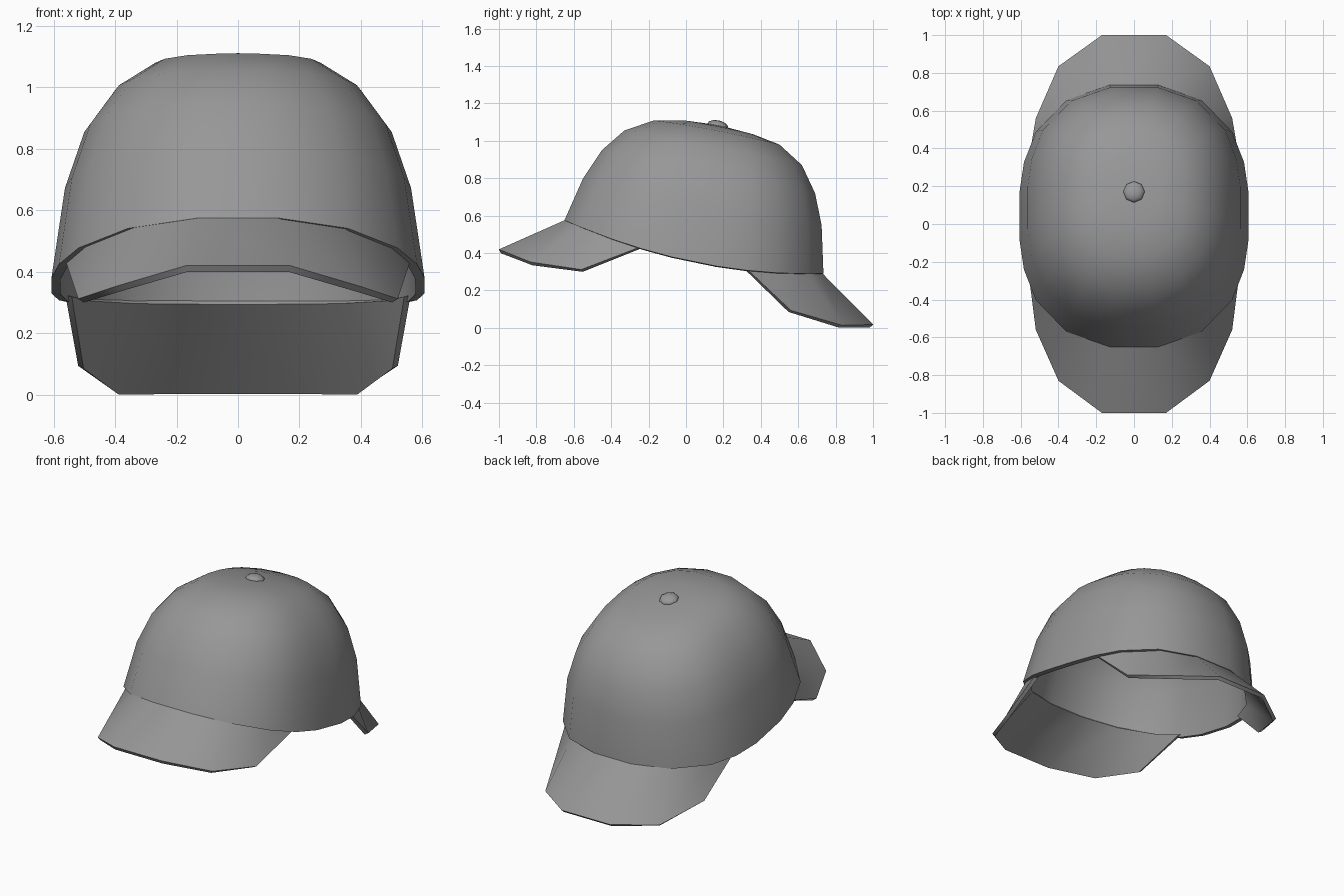
import bpy, bmesh, math

if "Cube" in bpy.data.objects:
    bpy.data.objects.remove(bpy.data.objects["Cube"])

# Quarter outline of the head opening (x, y factors), mirrored to 20 points
QUARTER = [(0.215, -1), (0.59, -0.885), (0.855, -0.645), (0.96, -0.41), (1, -0.175)]
RIGHT = QUARTER + [(u, -v) for u, v in reversed(QUARTER)]
LOOP = RIGHT + [(-u, v) for u, v in reversed(RIGHT)]

# Tilted crown rings: front y, front z, back y, back z, half width, side sag
RINGS = [
    (-0.65, 0.575, 0.735, 0.29, 0.607, 0.08),
    (-0.55, 0.80, 0.725, 0.55, 0.563, 0.025),
    (-0.45, 0.95, 0.69, 0.72, 0.50, 0.0),
    (-0.33, 1.055, 0.62, 0.87, 0.403, -0.008),
    (-0.17, 1.11, 0.50, 0.98, 0.28, -0.01),
    (0.0, 1.108, 0.36, 1.035, 0.14, -0.004),
]
# Line just inside the crown wall where the brims are sewn on
SEAM = (-0.628, 0.585, 0.711, 0.31, 0.585, 0.08)

# Dark grey cloth
CLOTH = bpy.data.materials.new("dark_grey_cloth")
CLOTH.diffuse_color = (0.31, 0.31, 0.31, 1)
CLOTH.use_nodes = True
CLOTH.node_tree.nodes["Principled BSDF"].inputs["Base Color"].default_value = CLOTH.diffuse_color


def ring_point(ring, uv):
    fy, fz, by, bz, w, sag = ring
    u, v = uv
    t = (v + 1) / 2
    return (u * w, fy + (by - fy) * t, fz + (bz - fz) * t - sag * (1 - v * v))


def finish(obj):
    bpy.ops.object.select_all(action='DESELECT')
    obj.select_set(True)
    bpy.context.view_layer.objects.active = obj
    for m in list(obj.modifiers):
        bpy.ops.object.modifier_apply(modifier=m.name)
    bpy.ops.object.shade_smooth_by_angle(angle=math.radians(42))
    obj.data.materials.append(CLOTH)


def sheet(name, bm, thickness, thick_verts=None):
    """Turn an upward-facing surface into a thin solid part."""
    bmesh.ops.recalc_face_normals(bm, faces=bm.faces)
    bm.normal_update()
    if sum(f.normal.z * f.calc_area() for f in bm.faces) < 0:
        bmesh.ops.reverse_faces(bm, faces=bm.faces)
    me = bpy.data.meshes.new(name)
    bm.to_mesh(me)
    bm.free()
    obj = bpy.data.objects.new(name, me)
    bpy.context.collection.objects.link(obj)
    mod = obj.modifiers.new("thickness", 'SOLIDIFY')
    mod.thickness = thickness
    mod.offset = -1
    if thick_verts:
        group = obj.vertex_groups.new(name="hem")
        group.add(thick_verts, 1.0, 'REPLACE')
        mod.vertex_group = group.name
        mod.thickness_vertex_group = 0.4
    finish(obj)


# Crown, thicker along the hem
bm = bmesh.new()
loops = [[bm.verts.new(ring_point(r, p)) for p in LOOP] for r in RINGS]
n = len(LOOP)
for a, b in zip(loops, loops[1:]):
    for i in range(n):
        j = (i + 1) % n
        bm.faces.new((a[i], a[j], b[j], b[i]))
top = bm.verts.new((0, 0.17, 1.085))
for i in range(n):
    bm.faces.new((loops[-1][i], loops[-1][(i + 1) % n], top))
sheet("crown", bm, 0.03, list(range(n)))


def brim(name, outer, end):
    """Brim between the seam and an outer edge given for the right half."""
    inner = [ring_point(SEAM, (u, v * end)) for u, v in QUARTER[:4]]
    mirror = lambda pts: [(-x, y, z) for x, y, z in reversed(pts)] + pts
    bm = bmesh.new()
    rim = [bm.verts.new(p) for p in mirror(inner)]
    edge = [bm.verts.new(p) for p in mirror(outer)]
    for i in range(len(edge) - 1):
        bm.faces.new((rim[i + 1], rim[i + 2], edge[i + 1], edge[i]))
    bm.faces.new((rim[0], rim[1], edge[0]))
    bm.faces.new((rim[-2], rim[-1], edge[-1]))
    sheet(name, bm, 0.023)


# Front and back brims
brim("front_brim", [(0.17, -1.0, 0.42), (0.40, -0.83, 0.352), (0.52, -0.56, 0.312)], 1)
brim("back_brim", [(0.17, 1.0, 0.018), (0.40, 0.835, 0.014), (0.52, 0.56, 0.094)], -1)

# Top button
bpy.ops.mesh.primitive_uv_sphere_add(segments=8, ring_count=6, radius=1,
                                     location=(0, 0.17, 1.08),
                                     rotation=(math.radians(-12), 0, 0))
button = bpy.context.object
button.name = "top_button"
button.scale = (0.058, 0.058, 0.03)
finish(button)
